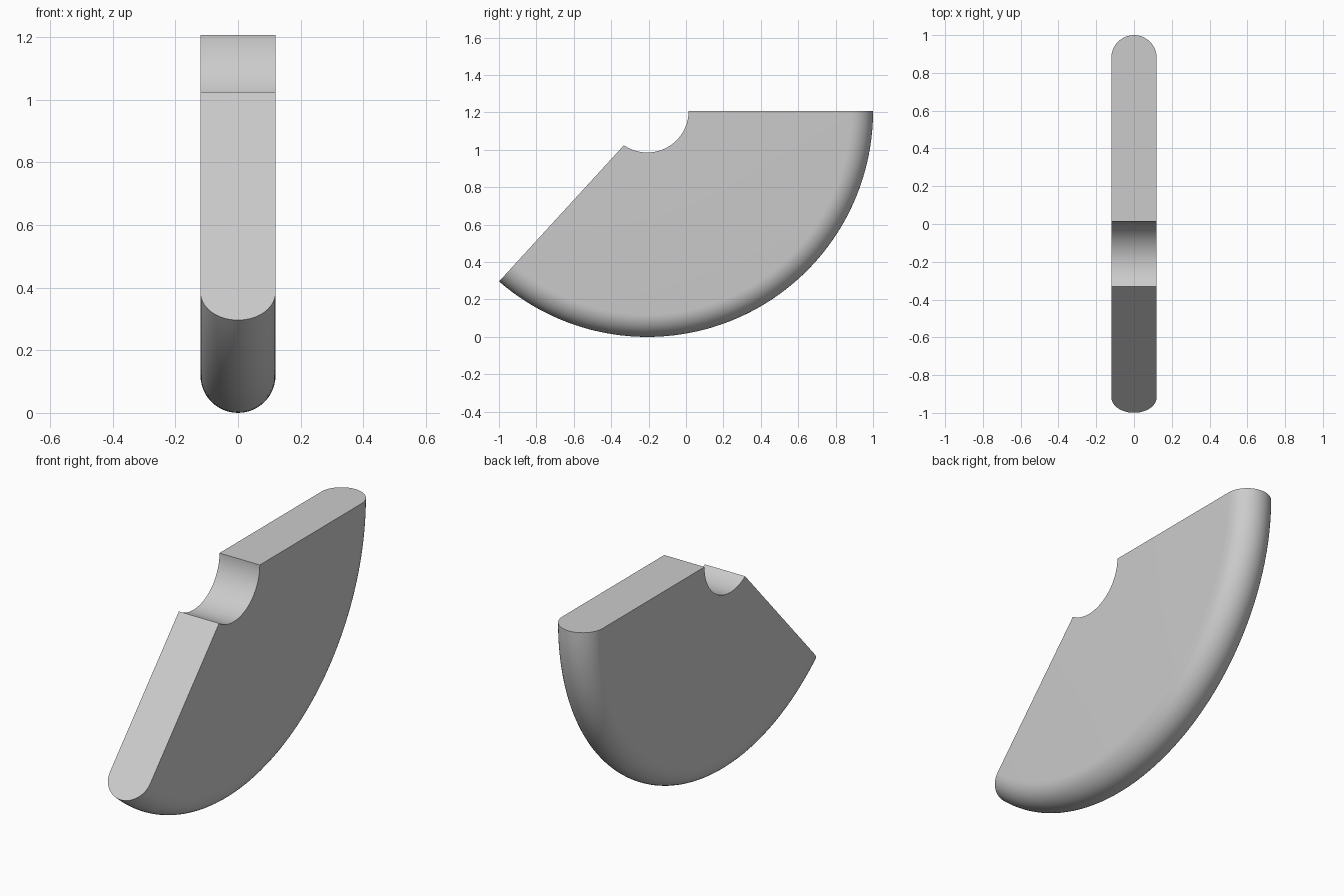
import bpy, bmesh
from math import asin, cos, sin, pi, radians

cube = bpy.data.objects.get("Cube")
if cube:
    bpy.data.objects.remove(cube)

# Overall dimensions
OUTER, INNER, HALF = 1.207, 0.221, 0.12
CENTRE_Y, CENTRE_Z = -0.207, 1.207
CUT_ANGLE, CUT_OFFSET = radians(227.5), 0.031
STEPS, RIM_STEPS = 96, 24

# Material
grey = bpy.data.materials.new("light_grey")
grey.use_nodes = True
colour = (0.6, 0.6, 0.6, 1)
grey.diffuse_color = colour
grey.node_tree.nodes["Principled BSDF"].inputs["Base Color"].default_value = colour

# Cross-section as (x, radius): flat sides, square bore, half-round rim
profile = [(-HALF, INNER)]
for i in range(RIM_STEPS + 1):
    a = pi * i / RIM_STEPS
    profile.append((-HALF * cos(a), OUTER - HALF + HALF * sin(a)))
profile.append((HALF, INNER))

# Sweep from the level top cut to the slanted cut, which misses the centre slightly
bm = bmesh.new()
rings = []
for s in range(STEPS + 1):
    ring = []
    for x, r in profile:
        end = CUT_ANGLE + asin(CUT_OFFSET / r)
        a = 2 * pi + (end - 2 * pi) * s / STEPS
        ring.append(bm.verts.new((x, CENTRE_Y + r * cos(a), CENTRE_Z + r * sin(a))))
    rings.append(ring)

n = len(profile)
for near, far in zip(rings, rings[1:]):
    for i in range(n):
        j = (i + 1) % n
        bm.faces.new((near[i], near[j], far[j], far[i]))

# Flat cut ends
bm.faces.new(rings[0])
bm.faces.new(rings[-1])
bmesh.ops.recalc_face_normals(bm, faces=bm.faces)

mesh = bpy.data.meshes.new("wheel_segment")
bm.to_mesh(mesh)
bm.free()
mesh.materials.append(grey)
segment = bpy.data.objects.new("wheel_segment", mesh)
bpy.context.collection.objects.link(segment)

# Smooth rim and bore with crisp cut edges
bpy.ops.object.select_all(action="DESELECT")
segment.select_set(True)
bpy.context.view_layer.objects.active = segment
bpy.ops.object.shade_smooth_by_angle(angle=radians(30))
